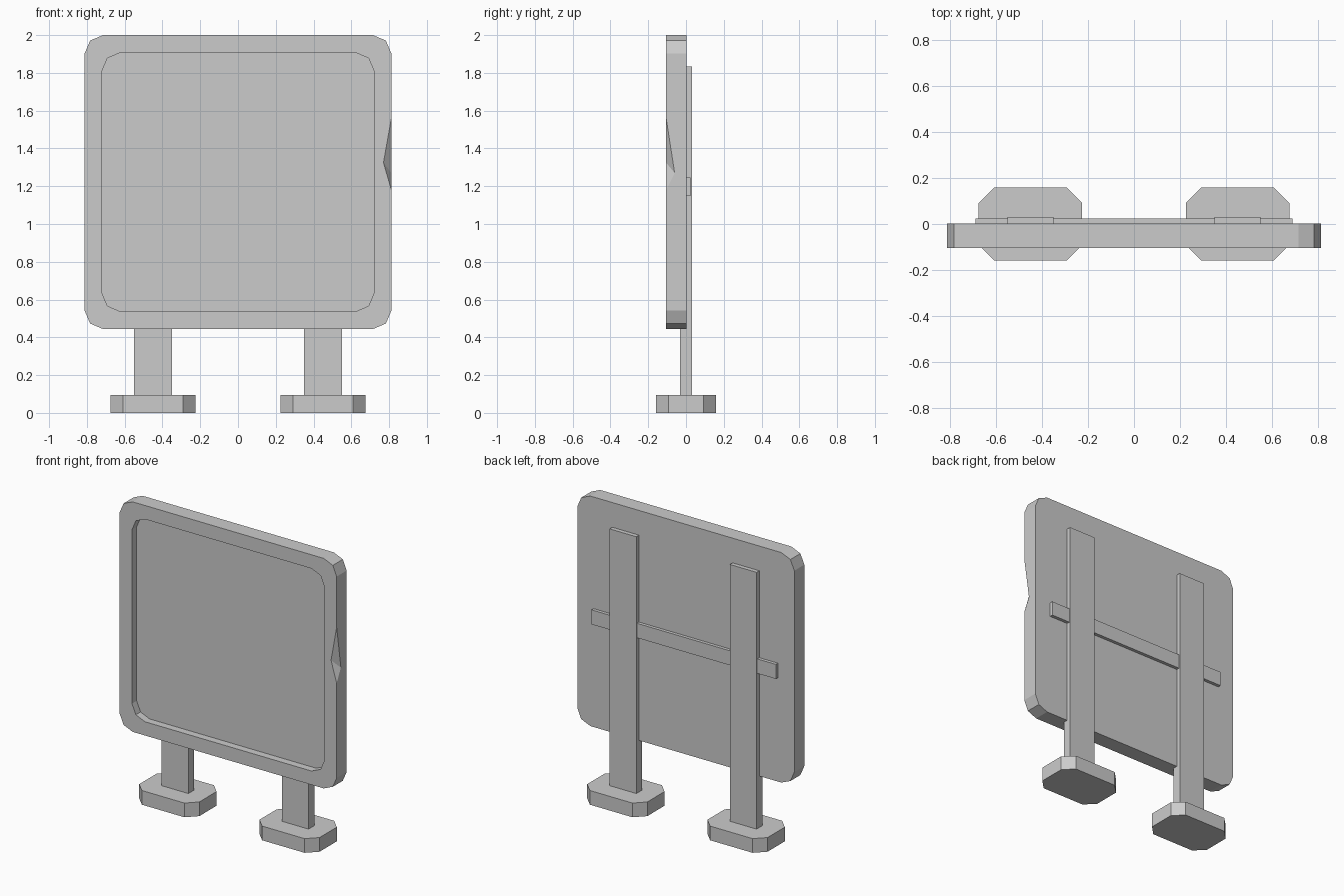
import bpy
import bmesh
from mathutils import Vector

cube = bpy.data.objects.get("Cube")
if cube:
    bpy.data.objects.remove(cube)

grey = bpy.data.materials.new("plain grey")
grey.use_nodes = True
grey.diffuse_color = (0.6, 0.6, 0.6, 1)
grey.node_tree.nodes["Principled BSDF"].inputs["Base Color"].default_value = (0.6, 0.6, 0.6, 1)


def finish(name, bm):
    bmesh.ops.recalc_face_normals(bm, faces=bm.faces)
    mesh = bpy.data.meshes.new(name)
    bm.to_mesh(mesh)
    bm.free()
    mesh.materials.append(grey)
    obj = bpy.data.objects.new(name, mesh)
    bpy.context.collection.objects.link(obj)
    return obj


def loft(name, loops):
    """Skin matching closed loops and cap both ends."""
    bm = bmesh.new()
    rings = [[bm.verts.new(p) for p in loop] for loop in loops]
    for a, b in zip(rings, rings[1:]):
        for i in range(len(a)):
            j = (i + 1) % len(a)
            bm.faces.new((a[i], a[j], b[j], b[i]))
    bm.faces.new(rings[0])
    bm.faces.new(rings[-1])
    return finish(name, bm)


def corner_outline(w, h, corner):
    """Rectangle of half size w, h whose corners are cut by inset pairs."""
    quarter = [(w - a, h - b) for a, b in corner]
    pts = []
    for sx, sy in ((1, 1), (-1, 1), (-1, -1), (1, -1)):
        part = [(sx * x, sy * y) for x, y in quarter]
        pts += part if sx * sy > 0 else part[::-1]
    return pts


def box(name, lo, hi):
    def ring(z):
        return [(lo[0], lo[1], z), (hi[0], lo[1], z), (hi[0], hi[1], z), (lo[0], hi[1], z)]
    return loft(name, [ring(lo[2]), ring(hi[2])])


# Board: rounded slab with a raised rim around a recessed front
front, floor, back = -0.105, -0.055, 0.002
rounding = [(0, 0.097), (0.029, 0.029), (0.097, 0)]


def board_ring(w, h, y):
    return [(x, y, z + 1.222) for x, z in corner_outline(w, h, rounding)]


board = loft("board", [board_ring(0.812, 0.778, back), board_ring(0.812, 0.778, front),
                       board_ring(0.72, 0.685, front), board_ring(0.72, 0.685, floor)])

# Chip broken out of the front edge on the left side
top, bottom = Vector((0.812, front, 1.56)), Vector((0.812, front, 1.18))
side, face = Vector((0.812, -0.06, 1.27)), Vector((0.77, front, 1.325))
middle = (side + face) / 2
bm = bmesh.new()
verts = [bm.verts.new(middle + (p - middle) * 1.3) for p in (top, bottom, side, face)]
bmesh.ops.convex_hull(bm, input=verts)
cutter = finish("chip_cutter", bm)
cutter.hide_render = True
cutter.hide_set(True)
chip = board.modifiers.new("chip", 'BOOLEAN')
chip.object = cutter
chip.operation = 'DIFFERENCE'
chip.solver = 'EXACT'

# Brace across the back
box("cross_brace", (-0.69, -0.01, 1.147), (0.69, 0.024, 1.245))

# Posts and their eight-sided feet
foot_outline = corner_outline(0.225, 0.158, [(0, 0.066), (0.066, 0)])
for label, s in (("left", 1), ("right", -1)):
    box(label + "_post", (s * 0.45 - 0.1, -0.031, 0.08), (s * 0.45 + 0.1, 0.031, 1.833))
    loft(label + "_foot", [[(x + s * 0.45, y, z) for x, y in foot_outline] for z in (0, 0.096)])
